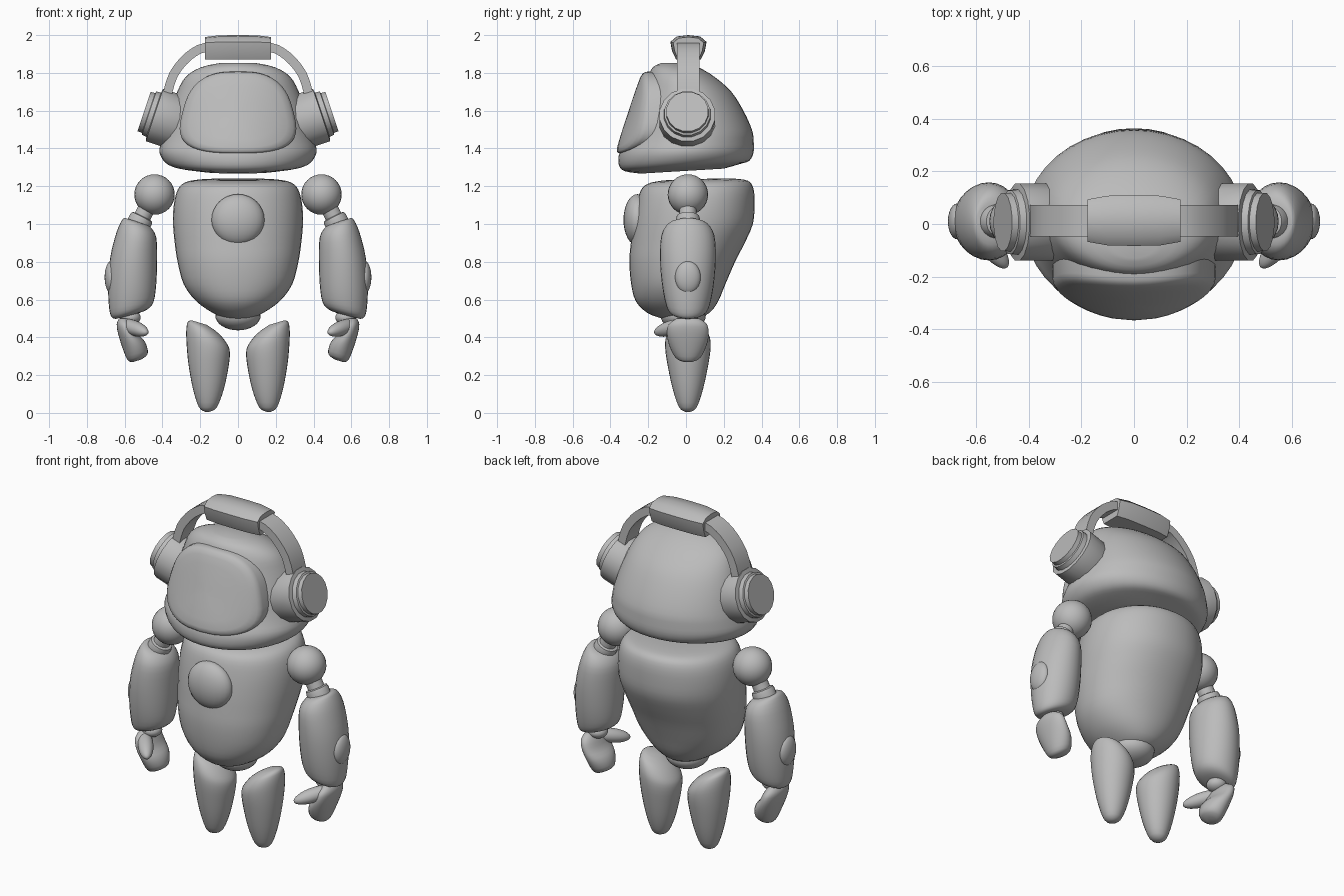
import bpy, bmesh, math
from mathutils import Vector, Matrix

cube = bpy.data.objects.get("Cube")
if cube:
    bpy.data.objects.remove(cube, do_unlink=True)

GREY = (0.5, 0.5, 0.5, 1.0)
grey = bpy.data.materials.new("plain_grey")
grey.use_nodes = True
grey.diffuse_color = GREY
grey.node_tree.nodes["Principled BSDF"].inputs["Base Color"].default_value = GREY

SIDES = (("left", 1), ("right", -1))
LIMB_Y = .01


def finish(name, bm, angle=60):
    """Turn a bmesh into a shaded, coloured object."""
    bmesh.ops.recalc_face_normals(bm, faces=bm.faces)
    mesh = bpy.data.meshes.new(name)
    bm.to_mesh(mesh)
    bm.free()
    mesh.materials.append(grey)
    obj = bpy.data.objects.new(name, mesh)
    bpy.context.collection.objects.link(obj)
    bpy.ops.object.select_all(action="DESELECT")
    obj.select_set(True)
    bpy.context.view_layer.objects.active = obj
    bpy.ops.object.shade_smooth_by_angle(angle=math.radians(angle))
    return obj


def skin(name, loops, angle=60, side=1):
    """Bridge closed loops of points and cap both ends."""
    bm = bmesh.new()
    rows = [[bm.verts.new((p[0] * side, p[1], p[2])) for p in loop] for loop in loops]
    for a, b in zip(rows, rows[1:]):
        for i in range(len(a)):
            j = (i + 1) % len(a)
            bm.faces.new((a[i], a[j], b[j], b[i]))
    bm.faces.new(rows[0])
    bm.faces.new(rows[-1])
    return finish(name, bm, angle)


def superellipse(n, count):
    for i in range(count):
        t = 2 * math.pi * i / count
        c, s = math.cos(t), math.sin(t)
        yield (math.copysign(abs(c) ** (2 / n), c), math.copysign(abs(s) ** (2 / n), s))


def refine(rows, steps=3):
    """Smoothly interpolate between profile rows."""
    rows = [Vector(r) for r in rows]
    out = []
    for i in range(len(rows) - 1):
        a, b = rows[max(i - 1, 0)], rows[i]
        c, d = rows[i + 1], rows[min(i + 2, len(rows) - 1)]
        for k in range(steps):
            t = k / steps
            out.append(0.5 * (2 * b + (c - a) * t + (2 * a - 5 * b + 4 * c - d) * t ** 2
                              + (3 * b - a - 3 * c + d) * t ** 3))
    return out + [rows[-1]]


def body(name, rows, n):
    """Centred shell; row = height, half width, front, back, backward tilt."""
    loops = []
    for z, rx, front, back, tilt in refine(rows):
        cy, ry = (front + back) / 2, (back - front) / 2
        loops.append([(rx * c, cy + ry * s, z + tilt * ry * s)
                      for c, s in superellipse(n, 40)])
    return skin(name, loops)


def limb(name, rows, side):
    """Side shell; row = height, inner x, outer x, half depth, outward tilt."""
    loops = []
    for z, x0, x1, ry, tilt in refine(rows):
        cx, rx = (x0 + x1) / 2, (x1 - x0) / 2
        loops.append([(cx + rx * c, LIMB_Y + ry * s, z + tilt * rx * c)
                      for c, s in superellipse(2, 28)])
    return skin(name, loops, side=side)


def ball(name, centre, radii, direction=(0, 0, 1)):
    bm = bmesh.new()
    bmesh.ops.create_uvsphere(bm, u_segments=24, v_segments=16, radius=1)
    turn = Vector(direction).to_track_quat("Z", "Y").to_matrix().to_4x4()
    bm.transform(Matrix.Translation(centre) @ turn @ Matrix.Diagonal((*radii, 1)))
    return finish(name, bm)


def lathe(name, start, axis, profile, side, count):
    """Revolve (distance, radius) pairs about an axis."""
    start, axis = Vector(start), Vector(axis).normalized()
    u = Vector((0, 1, 0))
    v = axis.cross(u)
    loops = []
    for d, r in profile:
        loops.append([start + axis * d + r * (u * math.cos(t) + v * math.sin(t))
                      for t in (2 * math.pi * (i + 0.5) / count for i in range(count))])
    return skin(name, loops, 35, side)


# Head
body("head", [
    (1.28, .2, -.24, .2, .06), (1.298, .325, -.325, .28, .06),
    (1.325, .385, -.356, .336, .03), (1.38, .416, -.352, .358, 0),
    (1.44, .405, -.317, .358, 0), (1.5, .388, -.292, .349, 0),
    (1.6, .36, -.258, .304, 0), (1.7, .322, -.225, .24, 0),
    (1.78, .276, -.2, .15, 0), (1.83, .195, -.175, .065, 0), (1.853, .09, -.13, 0, 0)], 2)

# Visor: rounded trapezoid wrapped round the sloping face
loops = []
for scale, push in ((1, .07), (1, 0), (.988, -.014), (.95, -.025), (.85, -.031),
                    (.65, -.033), (.4, -.034), (.2, -.034), (.03, -.034)):
    loop = []
    for c, s in superellipse(2.9, 48):
        z = 1.59 + .217 * s * scale
        x = (.295 - .25 * (z - 1.59)) * c * scale
        wrap = 1 - .9 * (z - 1.45)
        loop.append((x, -.342 + .33 * (z - 1.38) + wrap * x * x + push, z))
    loops.append(loop)
skin("visor", loops, 50)

# Torso, chest button and pelvis
body("torso", [
    (.5, .07, -.13, .06, 0), (.53, .135, -.205, .125, 0), (.59, .22, -.265, .17, 0),
    (.68, .287, -.29, .208, 0), (.8, .32, -.3, .26, 0), (.9, .335, -.292, .311, 0),
    (1, .344, -.28, .354, 0), (1.1, .34, -.262, .363, 0), (1.18, .32, -.24, .358, .01),
    (1.22, .28, -.205, .33, .03), (1.235, .2, -.13, .25, .03), (1.238, .1, -.04, .16, .03)],
    2.12)
ball("chest_button", (0, -.257, 1.022), (.14, .074, .136))
ball("pelvis", (0, -.015, .515), (.12, .12, .078))

for word, side in SIDES:
    # Leg
    limb(word + "_leg", [
        (.006, .15, .175, .015, 0), (.03, .112, .207, .047, 0), (.125, .075, .238, .08, 0),
        (.25, .05, .262, .107, .05), (.34, .043, .272, .12, .18), (.4, .056, .274, .116, .34),
        (.45, .1, .266, .09, .38), (.478, .165, .247, .045, .3)], side)

    # Shoulder, upper arm and collar
    ball(word + "_shoulder", (.442 * side, LIMB_Y, 1.156), (.107, .107, .107))
    lathe(word + "_upper_arm", (.46, LIMB_Y, 1.13), (.45, 0, -.89),
          [(0, .046), (.1, .046), (.104, .06), (.118, .064), (.15, .064)], side, 20)

    # Forearm with oval button
    limb(word + "_forearm", [
        (.512, .53, .645, .05, -.25), (.527, .48, .668, .09, -.22), (.57, .447, .682, .115, -.15),
        (.68, .433, .688, .137, 0), (.82, .428, .677, .148, 0), (.94, .433, .645, .14, .1),
        (1, .46, .615, .105, .25), (1.016, .49, .6, .06, .3)], side)
    ball(word + "_arm_button", (.67 * side, LIMB_Y, .718), (.036, .068, .087))

    # Wrist, mitten hand and thumb
    ball(word + "_wrist", (.57 * side, LIMB_Y, .505), (.055, .055, .04))
    limb(word + "_hand", [
        (.275, .515, .56, .03, -.3), (.296, .478, .585, .068, -.3), (.36, .49, .613, .1, -.2),
        (.42, .53, .635, .11, 0), (.47, .555, .642, .1, 0), (.5, .575, .63, .06, 0)], side)
    ball(word + "_thumb", (.553 * side, -.075, .45), (.042, .04, .118),
         (-.6 * side, -.75, -.22))

    # Stepped ear cup, tilted upward
    lathe(word + "_ear_cup", (.3, .007, 1.53), (.95, 0, .316),
          [(0, .14), (.015, .149), (.15, .149), (.154, .126), (.18, .123),
           (.183, .113), (.208, .112)], side, 16)

# Headband: flat strip swept along a symmetrical arch
half = refine([(.385, 1.61), (.371, 1.7), (.342, 1.79), (.291, 1.86),
               (.235, 1.908), (.165, 1.937), (0, 1.95)], 2)
path = half + [Vector((-p[0], p[1])) for p in reversed(half[:-1])]
loops = []
for i, p in enumerate(path):
    along = (path[min(i + 1, len(path) - 1)] - path[max(i - 1, 0)]).normalized()
    out = Vector((along[1], -along[0])) * .024
    loops.append([(p[0] + k * out[0], y, p[1] + k * out[1])
                  for k, y in ((1, -.048), (1, .072), (-1, .072), (-1, -.048))])
skin("headband", loops, 35)

# Top cushion: faceted bar, slightly narrower at its ends
section = [(-.066, -.064), (.066, -.064), (.087, -.02), (.096, .028),
           (.062, .057), (0, .064), (-.062, .057), (-.096, .028), (-.087, -.02)]
loops = [[(x, .013 + y * k, 1.936 + z * (k if z > 0 else 1)) for y, z in section]
         for x, k in ((-.176, .84), (-.1, .98), (0, 1), (.1, .98), (.176, .84))]
skin("headband_cushion", loops, 35)
